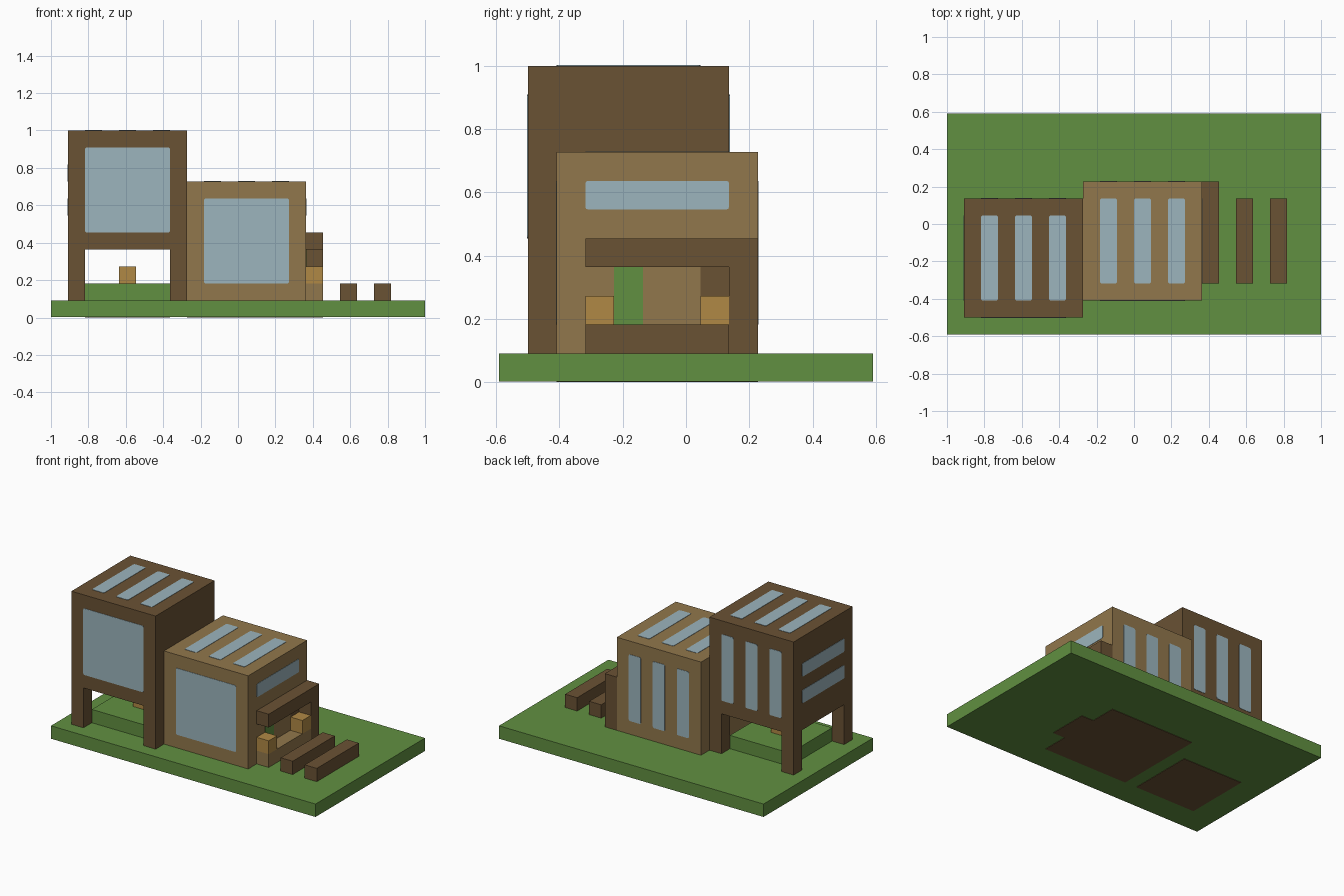
import bpy
import bmesh
from mathutils import Vector

cube = bpy.data.objects.get("Cube")
if cube:
    bpy.data.objects.remove(cube, do_unlink=True)

UNIT = 1 / 11                      # one grid block
ORIGIN = Vector((11, 6.5, 0))      # grid point that lands on the world origin
THIN = 0.05                        # plate thickness in blocks


def material(name, hex_code):
    rgb = [int(hex_code[i:i + 2], 16) / 255 for i in (0, 2, 4)]
    linear = [c / 12.92 if c < 0.04045 else ((c + 0.055) / 1.055) ** 2.4 for c in rgb]
    mat = bpy.data.materials.new(name)
    mat.use_nodes = True
    mat.diffuse_color = (*linear, 1)
    mat.node_tree.nodes["Principled BSDF"].inputs["Base Color"].default_value = (*linear, 1)
    return mat


GRASS = material("grass green", "619041")
DARK = material("dark wood", "6a5234")
TAN = material("tan wood", "91774c")
GLASS = material("pale blue glass", "9cb5bd")
ORANGE = material("orange wood", "b08945")


def box(name, lo, hi, mat, round_axis=None):
    """Block between two grid corners; edges along round_axis may be rounded."""
    lo, hi = Vector(lo), Vector(hi)
    bm = bmesh.new()
    bmesh.ops.create_cube(bm, size=1)
    for v in bm.verts:
        corner = Vector([lo[i] if v.co[i] < 0 else hi[i] for i in range(3)])
        v.co = (corner - ORIGIN) * UNIT
    if round_axis is not None:
        edges = [e for e in bm.edges
                 if abs((e.verts[0].co - e.verts[1].co).normalized()[round_axis]) > 0.9]
        bmesh.ops.bevel(bm, geom=edges, offset=0.1 * UNIT, segments=2,
                        profile=0.5, affect='EDGES')
    mesh = bpy.data.meshes.new(name)
    bm.to_mesh(mesh)
    bm.free()
    mesh.materials.append(mat)
    obj = bpy.data.objects.new(name, mesh)
    bpy.context.collection.objects.link(obj)
    return obj


def plate(name, axis, level, lo, hi, mat=GLASS, rounded=True):
    """Thin plate lying on a wall; lo and hi are given in the two other axes."""
    a, b = list(lo), list(hi)
    a.insert(axis, level - THIN / 2)
    b.insert(axis, level + THIN / 2)
    return box(name, a, b, mat, axis if rounded else None)


def room_windows(name, x, y, z):
    """Large front window, three roof strips and three back strips of a 7-block room."""
    plate(name + "_front_window", 1, y, (x + 1, z + 1), (x + 6, z + 6))
    for i in range(3):
        left = x + 1 + 2 * i
        plate(f"{name}_skylight_{i + 1}", 2, z + 7, (left, y + 1), (left + 1, y + 6))
        plate(f"{name}_back_window_{i + 1}", 1, y + 7, (left, z + 1), (left + 1, z + 6))


# Lawn slab with foundations showing underneath
box("lawn", (0, 0, 0.03), (22, 13, 1), GRASS)
box("tower_foundation", (2, 2, 0), (7, 7, 0.06), DARK)
box("annex_foundation", (8, 2, 0), (15, 9, 0.06), DARK)
box("bench_foundation", (15, 4, 0), (16, 7, 0.06), DARK)

# Raised room on four legs
box("tower_room", (1, 1, 4), (8, 8, 11), DARK)
for side, x in (("right", 1), ("left", 7)):
    for end, y in (("front", 1), ("back", 7)):
        box(f"tower_{end}_{side}_leg", (x, y, 1), (x + 1, y + 1, 4), DARK)
room_windows("tower", 1, 1, 4)
for i, z in enumerate((6, 8)):
    plate(f"tower_side_window_{i + 1}", 0, 1, (2, z), (7, z + 1))

# Planted bed and stool under the raised room
box("planted_bed", (2, 2, 1), (7, 7, 2), GRASS)
box("stool", (4, 4, 2), (5, 5, 3), ORANGE)

# Ground level room
box("annex_room", (8, 2, 1), (15, 9, 8), TAN)
room_windows("annex", 8, 2, 1)
plate("annex_side_window", 0, 15, (3, 6), (8, 7))
plate("annex_door", 0, 15, (4, 2), (5, 4), GRASS, rounded=False)
plate("annex_dark_panel", 0, 15, (7, 2), (8, 4), DARK, rounded=False)

# Porch with a bench
box("porch_roof", (15, 3, 4), (16, 9, 5), DARK)
box("porch_post", (15, 8, 1), (16, 9, 4), DARK)
box("bench_seat", (15, 3, 1), (16, 8, 2), TAN)
for end, y in (("front", 3), ("back", 7)):
    box(f"bench_{end}_arm", (15, y, 2), (16, y + 1, 3), ORANGE)

# Garden beams
for i, x in enumerate((17, 19)):
    box(f"garden_beam_{i + 1}", (x, 3, 1), (x + 1, 8, 2), DARK)
